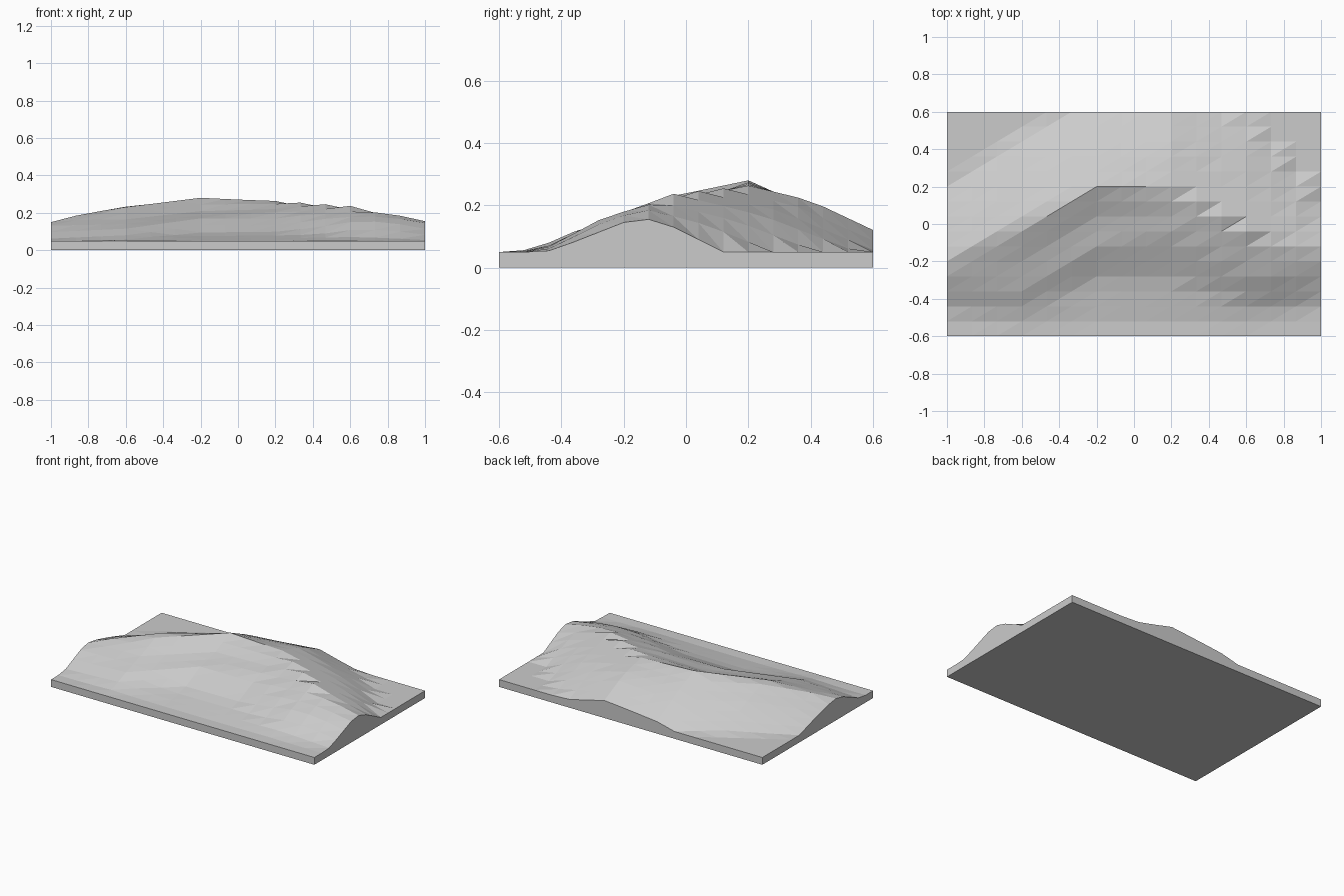
import bpy, bmesh

if "Cube" in bpy.data.objects:
    bpy.data.objects.remove(bpy.data.objects["Cube"])

BASE = 0.05      # height of the flat ground slab
N = 16           # grid points each way
HX, HY = 1.0, 0.6

# Cross-sections of the ridge: x -> (y, z) of front foot, lower slope, ledge,
# shoulder, crest, back slope and back foot
sections = [
    (-1.0, [(-.50, .05), (-.44, .062), (-.33, .11), (-.26, .14), (-.18, .153), (0, .11), (.20, .05)]),
    (-0.6, [(-.54, .05), (-.44, .08), (-.36, .115), (-.20, .165), (0, .247), (.20, .175), (.48, .05)]),
    (-0.2, [(-.52, .05), (-.30, .085), (-.12, .17), (.02, .20), (.20, .28), (.40, .19), (.66, .05)]),
    (0.2, [(-.52, .05), (-.30, .09), (-.05, .20), (.04, .22), (.18, .268), (.40, .215), (.75, .05)]),
    (0.6, [(-.53, .05), (-.42, .075), (-.28, .15), (-.15, .195), (-.04, .237), (.25, .165), (.55, .05)]),
    (0.8, [(-.52, .05), (-.44, .065), (-.29, .15), (-.20, .18), (-.11, .198), (.12, .14), (.36, .05)]),
    (1.0, [(-.52, .05), (-.43, .055), (-.20, .145), (-.165, .153), (-.13, .158), (-.04, .13), (.12, .05)]),
]


def lerp(a, b, t):
    return a + (b - a) * t


def profile_at(x):
    for (x0, p0), (x1, p1) in zip(sections, sections[1:]):
        if x <= x1 + 1e-6:
            t = (x - x0) / (x1 - x0)
            return [(lerp(a[0], b[0], t), lerp(a[1], b[1], t)) for a, b in zip(p0, p1)]


def height(x, y):
    p = profile_at(x)
    for (y0, z0), (y1, z1) in zip(p, p[1:]):
        if y0 <= y <= y1:
            return lerp(z0, z1, (y - y0) / (y1 - y0))
    return BASE


# Faceted terrain surface
bm = bmesh.new()
grid = []
for i in range(N):
    x = lerp(-HX, HX, i / (N - 1))
    row = []
    for j in range(N):
        y = lerp(-HY, HY, j / (N - 1))
        row.append(bm.verts.new((x, y, height(x, y))))
    grid.append(row)
for i in range(N - 1):
    for j in range(N - 1):
        a, b, c, d = grid[i][j], grid[i + 1][j], grid[i + 1][j + 1], grid[i][j + 1]
        bm.faces.new((a, b, c))
        bm.faces.new((a, c, d))

# Upright sides and flat underside
rim = ([grid[i][0] for i in range(N)] + [grid[-1][j] for j in range(1, N)]
       + [grid[i][-1] for i in range(N - 2, -1, -1)]
       + [grid[0][j] for j in range(N - 2, 0, -1)])
low = [bm.verts.new((v.co.x, v.co.y, 0)) for v in rim]
for k in range(len(rim)):
    n = (k + 1) % len(rim)
    bm.faces.new((low[k], low[n], rim[n], rim[k]))
bm.faces.new(low[::-1])
bmesh.ops.recalc_face_normals(bm, faces=bm.faces)

mesh = bpy.data.meshes.new("terrain_block")
bm.to_mesh(mesh)
bm.free()

mat = bpy.data.materials.new("light grey")
mat.diffuse_color = (0.6, 0.6, 0.6, 1)
mat.use_nodes = True
mat.node_tree.nodes["Principled BSDF"].inputs["Base Color"].default_value = mat.diffuse_color
mesh.materials.append(mat)
obj = bpy.data.objects.new("terrain_block", mesh)
bpy.context.collection.objects.link(obj)
